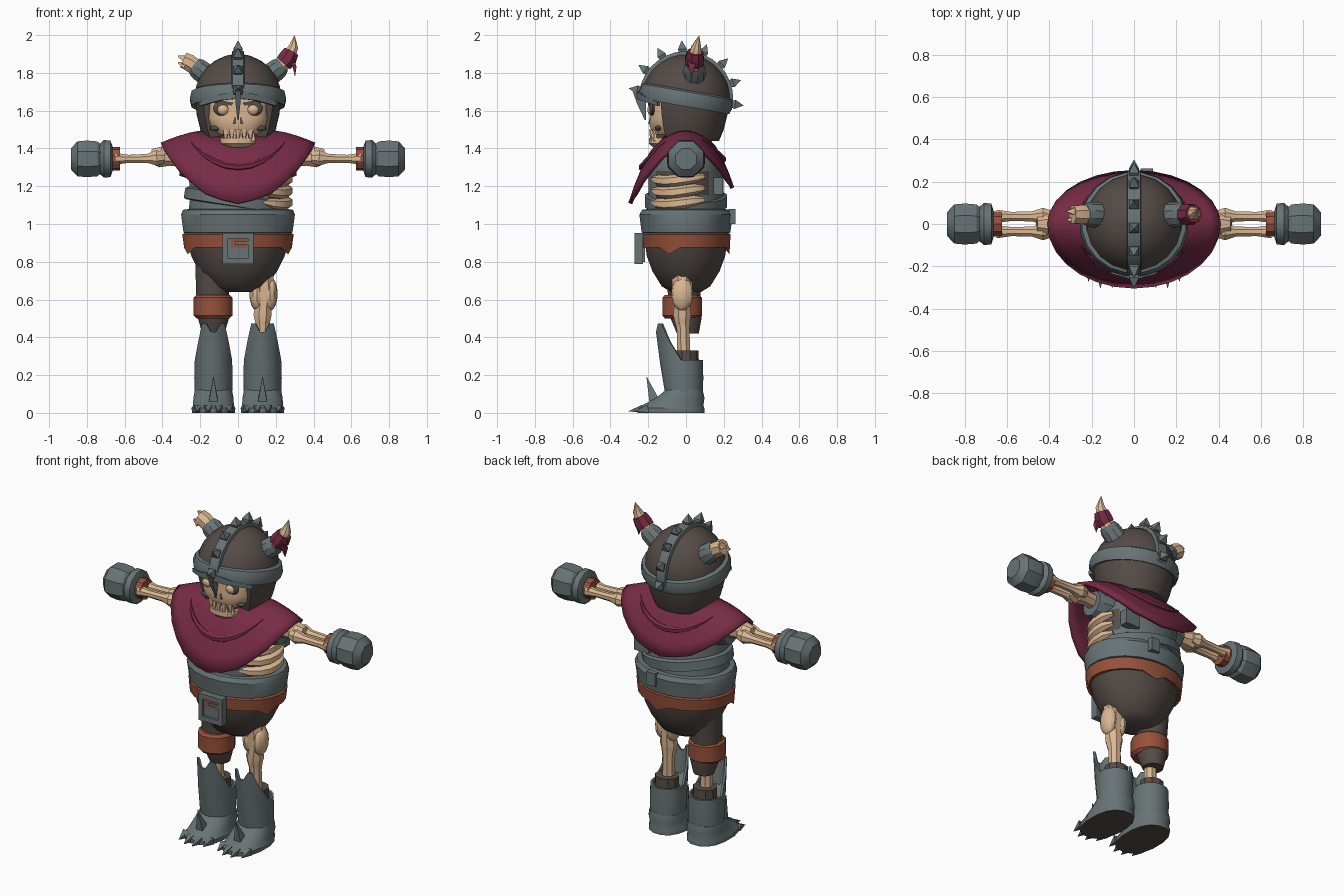
import bpy, bmesh, math
from math import sin, cos, pi, radians
from mathutils import Vector, Matrix

if "Cube" in bpy.data.objects:
    bpy.data.objects.remove(bpy.data.objects["Cube"])

PARTS = []


def material(name, hexcode):
    lin = []
    for i in (0, 2, 4):
        c = int(hexcode[i:i + 2], 16) / 255
        lin.append(c / 12.92 if c < 0.04 else ((c + 0.055) / 1.055) ** 2.4)
    m = bpy.data.materials.new(name)
    m.use_nodes = True
    m.diffuse_color = (*lin, 1)
    m.node_tree.nodes["Principled BSDF"].inputs["Base Color"].default_value = (*lin, 1)
    return m


STEEL = material("steel grey", "687375")
DARK = material("dark brown cloth", "544b46")
RED = material("maroon cloth", "772b45")
LEATHER = material("leather", "97513a")
BONE = material("bone", "dcb893")


def finish(name, bm, mat, clean=True):
    if clean:
        bmesh.ops.remove_doubles(bm, verts=bm.verts, dist=0.0005)
        bmesh.ops.recalc_face_normals(bm, faces=bm.faces)
    mesh = bpy.data.meshes.new(name)
    bm.to_mesh(mesh)
    bm.free()
    mesh.materials.append(mat)
    ob = bpy.data.objects.new(name, mesh)
    bpy.context.collection.objects.link(ob)
    PARTS.append(ob)
    return ob


def skin(name, loops, mat, caps=True):
    """Bridge a list of equal closed loops of points."""
    bm = bmesh.new()
    rows = [[bm.verts.new(p) for p in loop] for loop in loops]
    n = len(rows[0])
    for a, b in zip(rows, rows[1:]):
        for i in range(n):
            j = (i + 1) % n
            bm.faces.new((a[i], a[j], b[j], b[i]))
    if caps:
        bm.faces.new(rows[0])
        bm.faces.new(rows[-1])
    return finish(name, bm, mat)


def ring(z, rx, ry, cx=0, cy=0, n=16, p=1.0, dips=()):
    pts = []
    for i in range(n):
        a = 2 * pi * (i + 0.5) / n
        c, s = cos(a), sin(a)
        pts.append(Vector((cx + rx * math.copysign(abs(c) ** p, c),
                           cy + ry * math.copysign(abs(s) ** p, s),
                           z - (0.035 if i in dips else 0))))
    return pts


def stack(name, rings, mat, **kw):
    return skin(name, [ring(*r, **kw) for r in rings], mat)


def tube(name, pts, radii, mat, n=8):
    """Sweep a round or oval section along a path."""
    pts = [Vector(p) for p in pts]
    chord = pts[-1] - pts[0]
    up = min((Vector((0, 0, 1)), Vector((0, 1, 0)), Vector((1, 0, 0))), key=lambda v: round(abs(v.dot(chord)), 4))
    loops = []
    for i, (p, r) in enumerate(zip(pts, radii)):
        t = (pts[min(i + 1, len(pts) - 1)] - pts[max(i - 1, 0)]).normalized()
        side = up.cross(t).normalized()
        top = t.cross(side)
        a, b = r if isinstance(r, tuple) else (r, r)
        angles = [2 * pi * (k + 0.5) / n for k in range(n)]
        loops.append([p + side * a * cos(q) + top * b * sin(q) for q in angles])
    return skin(name, loops, mat)


def blob(name, loc, size, mat):
    bm = bmesh.new()
    bmesh.ops.create_uvsphere(bm, u_segments=12, v_segments=8, radius=1,
                              matrix=Matrix.Translation(loc) @ Matrix.Diagonal((*size, 1)))
    return finish(name, bm, mat, False)


def box(name, loc, size, mat):
    bm = bmesh.new()
    bmesh.ops.create_cube(bm, size=1, matrix=Matrix.Translation(loc) @ Matrix.Diagonal((*size, 1)))
    return finish(name, bm, mat, False)


def paint(ob, mat, rule):
    ob.data.materials.append(mat)
    for f in ob.data.polygons:
        if rule(f.center, f.normal):
            f.material_index = 1


def tilt(ob, degrees, pivot):
    ob.data.transform(Matrix.Translation(pivot) @ Matrix.Rotation(radians(degrees), 4, 'X')
                      @ Matrix.Translation(-pivot))


# Boots, feet and claws
def boot_loop(scale, level):
    pts = []
    for i in range(20):
        a = 2 * pi * (i + 0.5) / 20
        front = max(0, -sin(a))
        rise = min(1, max(0, (front - 0.25) / 0.3))
        top = 0.28 + rise * (0.17 + 0.022 * (-1) ** (i // 2))
        lean = -0.05 * rise * level
        pts.append(Vector((scale * 0.1 * cos(a) * (1 - 0.15 * rise * level),
                           scale * 0.1 * sin(a) - 0.01 + lean, 0.09 + (top - 0.09) * level)))
    return pts


for s, side in ((1, "left"), (-1, "right")):
    x = 0.13 * s
    shift = Vector((x, 0, 0))
    loops = [boot_loop(1, 0), boot_loop(1.03, 0.5), boot_loop(1, 1), boot_loop(0.86, 1), boot_loop(0.86, 0.6)]
    skin(side + "_boot_shaft", [[p + shift for p in l] for l in loops], STEEL)
    foot = stack(side + "_foot", [(0, 0.115, 0.18, x, -0.08), (0.025, 0.118, 0.18, x, -0.08),
                                  (0.04, 0.11, 0.165, x, -0.07), (0.08, 0.108, 0.13, x, -0.03),
                                  (0.12, 0.1, 0.1, x, -0.01)], STEEL, p=0.85)
    paint(foot, DARK, lambda c, nrm: nrm.z < -0.9)
    tube(side + "_foot_spike", [(x, -0.16, 0.04), (x, -0.21, 0.195)], [(0.045, 0.04), 0], STEEL, 4)
    for k in range(4):
        cx = x + (k - 1.5) * 0.055
        y = -0.2 - 0.03 * (k in (1, 2))
        tube(side + "_toe_claw", [(cx, y, 0.022), (cx * 1.01, y - 0.075, 0.008)], [0.03, 0], STEEL, 4)
    tube(side + "_shin_bone", [(x, -0.01, 0.22), (x, -0.015, 0.44), (x, -0.02, 0.52)], [0.04, 0.036, 0.048], BONE)
    stack(side + "_boot_lining", [(0.24, 0.075, 0.07, x, 0.0), (0.33, 0.07, 0.065, x, 0.0)], DARK, n=10)

# Bare thigh on the left, trouser leg on the right
tube("left_thigh_bone", [(0.13, -0.02, 0.47), (0.13, -0.02, 0.52), (0.135, -0.02, 0.57), (0.14, -0.02, 0.66),
                         (0.13, -0.02, 0.76)], [0.04, 0.052, 0.045, 0.06, 0.055], BONE)
for dx in (-0.035, 0.035):
    blob("left_knee_knob", (0.135 + dx, -0.02, 0.63), (0.04, 0.058, 0.09), BONE)
stack("right_trouser_leg", [(0.42, 0.06, 0.06, -0.13, 0.01), (0.5, 0.085, 0.085, -0.13, 0.0),
                            (0.64, 0.09, 0.09, -0.135, -0.01), (0.82, 0.1, 0.1, -0.13, 0)], DARK, n=12)
stack("right_knee_band", [(0.5, 0.09, 0.095, -0.132, -0.02), (0.515, 0.106, 0.108, -0.132, -0.02),
                          (0.61, 0.106, 0.108, -0.132, -0.02), (0.625, 0.09, 0.095, -0.132, -0.02)], LEATHER, n=12)

# Trousers, belt and buckle
stack("trousers", [(0.64, 0.1, 0.08), (0.67, 0.15, 0.13), (0.75, 0.21, 0.18), (0.83, 0.25, 0.21),
                   (0.9, 0.27, 0.22)], DARK, n=20)
skin("belt", [ring(0.88, 0.27, 0.215, n=24), ring(0.875, 0.288, 0.232, n=24, dips=(5, 22, 13)),
              ring(0.945, 0.297, 0.238, n=24), ring(0.955, 0.28, 0.22, n=24)], LEATHER)
for sx in (-0.067, 0.067):
    box("buckle_side", (sx, -0.25, 0.87), (0.028, 0.045, 0.165), STEEL)
for z in (0.802, 0.938):
    box("buckle_bar", (0, -0.25, z), (0.16, 0.045, 0.03), STEEL)
box("buckle_plate", (0, -0.238, 0.87), (0.13, 0.04, 0.14), STEEL)
box("buckle_leather", (0.005, -0.256, 0.9), (0.085, 0.01, 0.05), LEATHER)
box("buckle_prong", (0.02, -0.262, 0.9), (0.07, 0.016, 0.016), STEEL)

# Torso armour, waist plate and sash
torso = stack("torso_armour", [(0.95, 0.27, 0.22), (1.08, 0.262, 0.21), (1.15, 0.255, 0.2), (1.28, 0.265, 0.2),
                               (1.36, 0.25, 0.18), (1.45, 0.17, 0.13)], STEEL, n=24)
paint(torso, DARK, lambda c, nrm: c.x > 0.13 and -0.17 < c.y < 0.1 and 1.05 < c.z < 1.29)
stack("waist_plate", [(0.95, 0.28, 0.22), (0.955, 0.292, 0.238), (1.05, 0.305, 0.25), (1.075, 0.295, 0.235),
                      (1.08, 0.26, 0.2)], STEEL, n=20)
sash = stack("chest_sash", [(1.09, 0.26, 0.2), (1.095, 0.278, 0.22), (1.15, 0.278, 0.22), (1.16, 0.255, 0.2)],
             STEEL, n=20)
sash.data.transform(Matrix.Translation((-0.012, 0, 1.12)) @ Matrix.Rotation(radians(9), 4, 'Y')
                    @ Matrix.Translation((0, 0, -1.12)))
box("back_clasp", (0.06, 0.245, 1.04), (0.06, 0.035, 0.08), STEEL)
box("side_flap", (0.17, 0.17, 1.2), (0.1, 0.05, 0.09), STEEL)
for k in range(3):
    arc = [radians(-62 + 15 * j) for j in range(7)]
    tube("rib", [(0.262 * cos(a), 0.2 * sin(a), 1.115 + 0.062 * k + 0.012 * sin(3 * a)) for a in arc],
         [0.012, 0.028, 0.03, 0.032, 0.03, 0.028, 0.015], BONE, 6)

# Arms and fists
for s, side in ((1, "left"), (-1, "right")):
    def along(name, stations, radii, mat, y=0, n=8):
        return tube(side + name, [(s * px, y, pz) for px, pz in stations], radii, mat, n)
    along("_shoulder_sleeve", [(0.18, 1.33), (0.23, 1.33), (0.31, 1.33)], [0.1, 0.1, 0.075], STEEL, n=10)
    along("_upper_arm", [(0.25, 1.34), (0.36, 1.35), (0.41, 1.355), (0.46, 1.36)], [0.045, 0.045, 0.06, 0.04], BONE)
    for y in (-0.036, 0.036):
        along("_forearm_bone", [(0.39, 1.35), (0.43, 1.35), (0.48, 1.347), (0.58, 1.345), (0.65, 1.345)],
              [0.03, 0.044, 0.026, 0.023, 0.034], BONE, y)
    along("_wrist_strap", [(0.625, 1.345), (0.7, 1.345)], [0.062, 0.062], LEATHER, n=10)
    along("_gauntlet_cuff", [(0.665, 1.345), (0.675, 1.345), (0.71, 1.345), (0.735, 1.345)],
          [0.07, 0.1, 0.103, 0.08], STEEL, n=12)
    along("_fist", [(0.71, 1.345), (0.745, 1.345), (0.8, 1.345), (0.85, 1.345), (0.885, 1.345)],
          [0.07, 0.1, 0.105, 0.1, 0.06], STEEL, n=8)


# Cape draped over the shoulders
ROWS = [(0.38, 0.1), (0.62, 0.32), (0.78, 0.56), (0.9, 0.79), (1, 1)]


def cape_point(a, f, d, lift=0.0):
    s = sin(a)
    front = s < 0
    drop = 0.08 + (0.31 if front else 0.23) * abs(s) ** 1.8
    return Vector(((0.41 * f + lift) * cos(a), ((0.305 if front else 0.255) * f + lift) * s, 1.51 - drop * d + lift))


turn = [2 * pi * i / 28 for i in range(28)]
cape = skin("cape", [[cape_point(a, f, d * (1 + 0.02 * (i % 2) * (f == 1))) for i, a in enumerate(turn)]
                     for f, d in ROWS], RED, caps=False)
mod = cape.modifiers.new("thickness", 'SOLIDIFY')
mod.thickness = 0.022
mod.offset = -1
for start in (-150, 30):
    path = [cape_point(radians(start + 12 * k), 0.7 + 0.06 * sin(pi * k / 10), 0.44 + 0.1 * sin(pi * k / 10))
            for k in range(11)]
    tube("cape_fold", path, [0.002 + 0.018 * sin(pi * k / 10) for k in range(11)], RED, 6)

# Skull, eyes, teeth and jaw
stack("neck", [(1.35, 0.07, 0.07), (1.52, 0.07, 0.07)], BONE, n=10)
stack("skull", [(1.475, 0.11, 0.12, 0, -0.055), (1.52, 0.155, 0.14, 0, -0.055), (1.56, 0.168, 0.138, 0, -0.055),
                (1.62, 0.165, 0.14, 0, -0.055), (1.7, 0.16, 0.14, 0, -0.055)], BONE, n=20, p=0.8)
stack("mouth_gap", [(1.44, 0.08, 0.115, 0, -0.055), (1.48, 0.09, 0.115, 0, -0.055)], DARK, n=16)
stack("jaw", [(1.4, 0.07, 0.09, 0, -0.08), (1.425, 0.1, 0.112, 0, -0.085), (1.455, 0.1, 0.112, 0, -0.085)],
      BONE, n=16, p=0.8)
for k in range(-2, 3):
    y = -0.182 + 0.005 * k * k
    tube("upper_tooth", [(0.033 * k, y, 1.5), (0.033 * k, y - 0.003, 1.452)], [0.019, 0.008], BONE, 4)
    tube("lower_tooth", [(0.033 * k + 0.016, y, 1.44), (0.033 * k + 0.016, y, 1.485)], [0.014, 0.004], BONE, 4)
for s in (-1, 1):
    blob("eye_socket", (0.082 * s, -0.178, 1.612), (0.05, 0.017, 0.04), DARK)
    blob("eye", (0.08 * s, -0.185, 1.605), (0.031, 0.02, 0.028), BONE)
    tube("brow", [(0.03 * s, -0.192, 1.635), (0.13 * s, -0.172, 1.652)], [0.012, 0.012], DARK, 4)
    tube("nose_hole", [(0.013 * s, -0.188, 1.57), (0.02 * s, -0.19, 1.53)], [0.004, 0.013], DARK, 4)
    blob("cheek_hollow", (0.122 * s, -0.148, 1.507), (0.028, 0.016, 0.014), DARK)

# Helmet: neck guard, dome, rim and nose guard
guard = []
for z, r in ((1.44, 0.175), (1.5, 0.2), (1.58, 0.22), (1.67, 0.23)):
    arc = [radians(-36 + 252 * i / 18) for i in range(19)]
    guard.append([Vector((r * cos(a), r * sin(a), z)) for a in arc])
skin("helmet_neck_guard", guard, DARK)
pivot = Vector((0, 0, 1.665))
dome = stack("helmet_dome", [(1.665 + 0.235 * sin(t), 0.232 * cos(t), 0.235 * cos(t))
                             for t in (0, 0.25, 0.5, 0.75, 1.0, 1.25, 1.5)], DARK, n=20)
rim = stack("helmet_rim", [(1.63, 0.22, 0.215), (1.622, 0.248, 0.243), (1.66, 0.258, 0.253), (1.7, 0.248, 0.243),
                           (1.71, 0.225, 0.225)], STEEL, n=20)
crest_loops = []
for i in range(17):
    a = radians(-4 + 188 * i / 16)
    crest_loops.append([Vector((w, r * cos(a), 1.665 + r * sin(a)))
                        for w, r in ((-0.036, 0.22), (-0.03, 0.25), (0.03, 0.25), (0.036, 0.22))])
crest = skin("helmet_crest", crest_loops, STEEL)
for ob in (dome, rim, crest):
    tilt(ob, -10, pivot)
for i in range(8):
    a = radians(-7 + 25.3 * i)
    out = Vector((0, cos(a), sin(a)))
    tube("crest_spike", [pivot + out * r for r in (0.235, 0.262, 0.308)], [0.022, 0.034, 0], STEEL, 4)
tube("nose_guard", [(0, -0.245, 1.72), (0, -0.235, 1.64), (0, -0.215, 1.55)], [(0.06, 0.02), (0.034, 0.018), 0.004],
     STEEL, 4)
for s in (-1, 1):
    tube("brow_guard", [(0, -0.242, 1.685), (0.09 * s, -0.225, 1.67), (0.2 * s, -0.145, 1.635)],
         [0.03, 0.022, 0.014], STEEL, 4)

# Horns, one whole with a cloth wrap and one broken
for s in (-1, 1):
    tube("horn_collar", [(0.12 * s, 0.04, 1.75), (0.215 * s, 0.045, 1.825), (0.235 * s, 0.045, 1.842)],
         [0.066, 0.058, 0.046], STEEL, 10)
tube("left_horn", [(0.21, 0.045, 1.82), (0.262, 0.045, 1.875), (0.293, 0.055, 1.935), (0.3, 0.07, 2.0)],
     [0.046, 0.042, 0.028, 0], BONE)
tube("horn_wrap", [(0.24, 0.045, 1.85), (0.262, 0.045, 1.875), (0.282, 0.05, 1.912)], [0.05, 0.054, 0.044], RED)
tube("wrap_tail", [(0.285, 0.03, 1.87), (0.3, 0.03, 1.83), (0.302, 0.03, 1.778)], [(0.016, 0.03), (0.014, 0.024), 0],
     RED, 4)
tube("right_broken_horn", [(-0.21, 0.045, 1.82), (-0.26, 0.045, 1.855), (-0.29, 0.045, 1.868)],
     [0.046, 0.048, 0.045], BONE)
for y, z in ((0.02, 1.85), (0.06, 1.885)):
    tube("horn_splinter", [(-0.28, y, z - 0.01), (-0.318, y, z + 0.004)], [0.026, 0.004], BONE, 4)

# Smooth the round parts while keeping hard edges
bpy.ops.object.select_all(action='DESELECT')
for ob in PARTS:
    ob.select_set(True)
bpy.context.view_layer.objects.active = PARTS[0]
bpy.ops.object.shade_smooth_by_angle(angle=radians(32))
